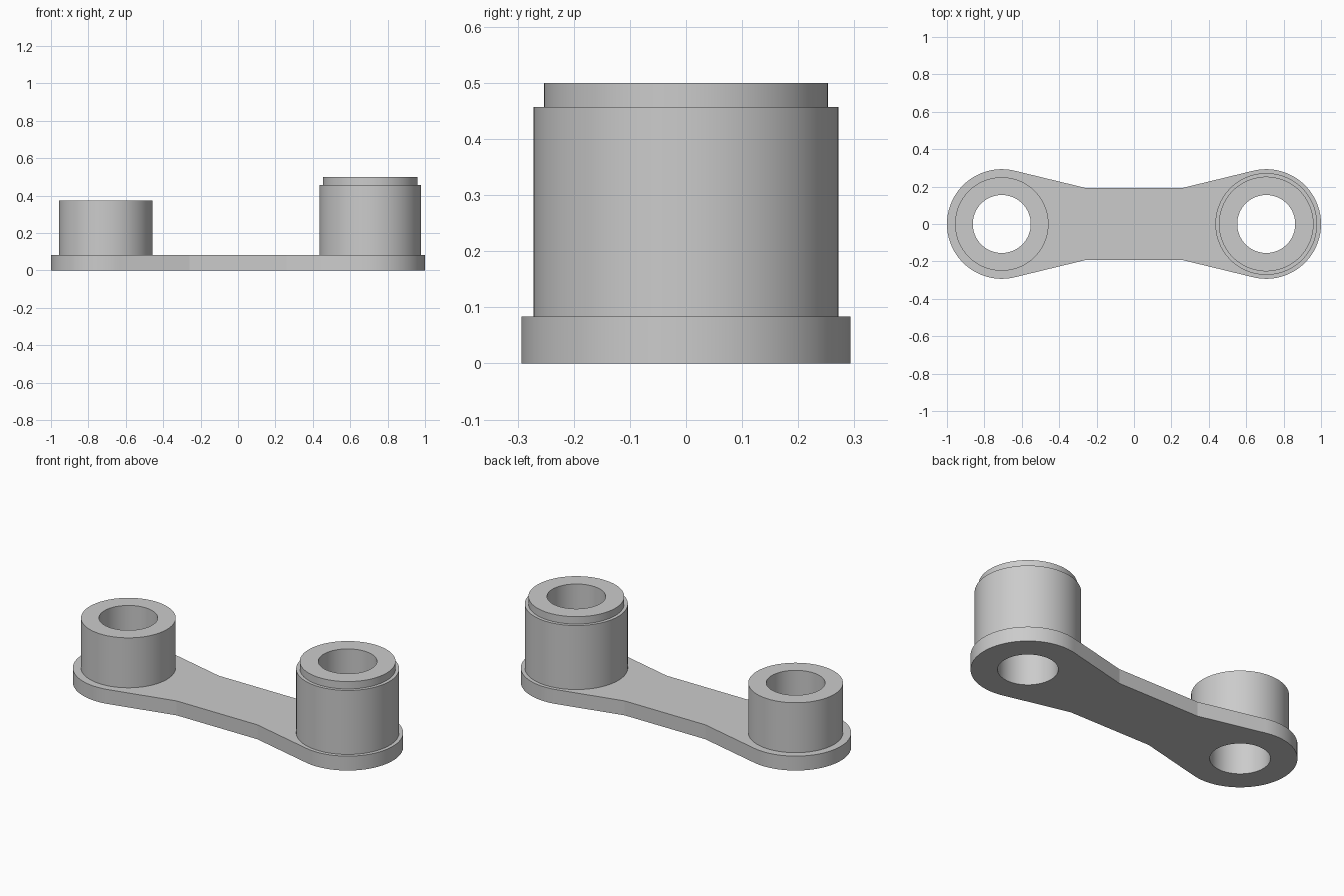
import bpy, bmesh
from math import radians, pi, sin, cos, atan2, acos, hypot

if "Cube" in bpy.data.objects:
    bpy.data.objects.remove(bpy.data.objects["Cube"], do_unlink=True)

CENTRE = 0.707      # distance of each boss axis from the middle
END_R = 0.293       # rounded plate end
BORE_R = 0.155
PLATE_H = 0.084
WAIST_X, WAIST_Y = 0.26, 0.193
SEGMENTS = 128

grey = bpy.data.materials.new("grey metal")
grey.use_nodes = True
colour = (0.6, 0.6, 0.6, 1)
grey.diffuse_color = colour
grey.node_tree.nodes["Principled BSDF"].inputs["Base Color"].default_value = colour


def finish(name, bm):
    bmesh.ops.recalc_face_normals(bm, faces=bm.faces[:])
    mesh = bpy.data.meshes.new(name)
    bm.to_mesh(mesh)
    bm.free()
    mesh.materials.append(grey)
    obj = bpy.data.objects.new(name, mesh)
    bpy.context.scene.collection.objects.link(obj)
    bpy.ops.object.select_all(action='DESELECT')
    obj.select_set(True)
    bpy.context.view_layer.objects.active = obj
    bpy.ops.object.shade_smooth_by_angle(angle=radians(10))
    return obj


def arc(cx, radius, start, end, steps):
    angles = [start + (end - start) * i / steps for i in range(steps + 1)]
    return [(cx + radius * cos(a), radius * sin(a)) for a in angles]


def add_loop(bm, points):
    verts = [bm.verts.new((x, y, 0)) for x, y in points]
    for a, b in zip(verts, verts[1:] + verts[:1]):
        bm.edges.new((a, b))


# Link plate: round ends joined by tangents to a narrow waist, two bores
dx = WAIST_X - CENTRE
tangent = atan2(WAIST_Y, dx) - acos(END_R / hypot(dx, WAIST_Y))
right_end = arc(CENTRE, END_R, -tangent, tangent, SEGMENTS // 2)
half = [(WAIST_X, -WAIST_Y)] + right_end + [(WAIST_X, WAIST_Y)]
bm = bmesh.new()
add_loop(bm, half + [(-x, -y) for x, y in half])
for side in (-1, 1):
    add_loop(bm, arc(side * CENTRE, BORE_R, 0, 2 * pi, SEGMENTS)[:-1])
bmesh.ops.triangle_fill(bm, edges=bm.edges[:], use_beauty=True, normal=(0, 0, 1))
bmesh.ops.dissolve_limit(bm, angle_limit=radians(1), verts=[],
                         edges=[e for e in bm.edges if len(e.link_faces) == 2])
top = bmesh.ops.extrude_face_region(bm, geom=bm.faces[:], use_keep_orig=True)
bmesh.ops.translate(bm, vec=(0, 0, PLATE_H),
                    verts=[g for g in top["geom"] if isinstance(g, bmesh.types.BMVert)])
finish("link_plate", bm)


# Hollow bosses: profiles turned around each bore axis
def boss(name, cx, profile):
    bm = bmesh.new()
    verts = [bm.verts.new((r, 0, z)) for r, z in profile]
    edges = [bm.edges.new(pair) for pair in zip(verts, verts[1:])]
    bmesh.ops.spin(bm, geom=verts + edges, cent=(0, 0, 0), axis=(0, 0, 1),
                   angle=2 * pi, steps=SEGMENTS, use_merge=True)
    bmesh.ops.remove_doubles(bm, verts=bm.verts[:], dist=0.0001)
    finish(name, bm).location.x = cx


boss("short_boss", -CENTRE,
     [(0.25, PLATE_H), (0.25, 0.375), (BORE_R, 0.375), (BORE_R, PLATE_H)])
boss("tall_stepped_boss", CENTRE,
     [(0.272, PLATE_H), (0.272, 0.457), (0.253, 0.457), (0.253, 0.5),
      (BORE_R, 0.5), (BORE_R, PLATE_H)])
